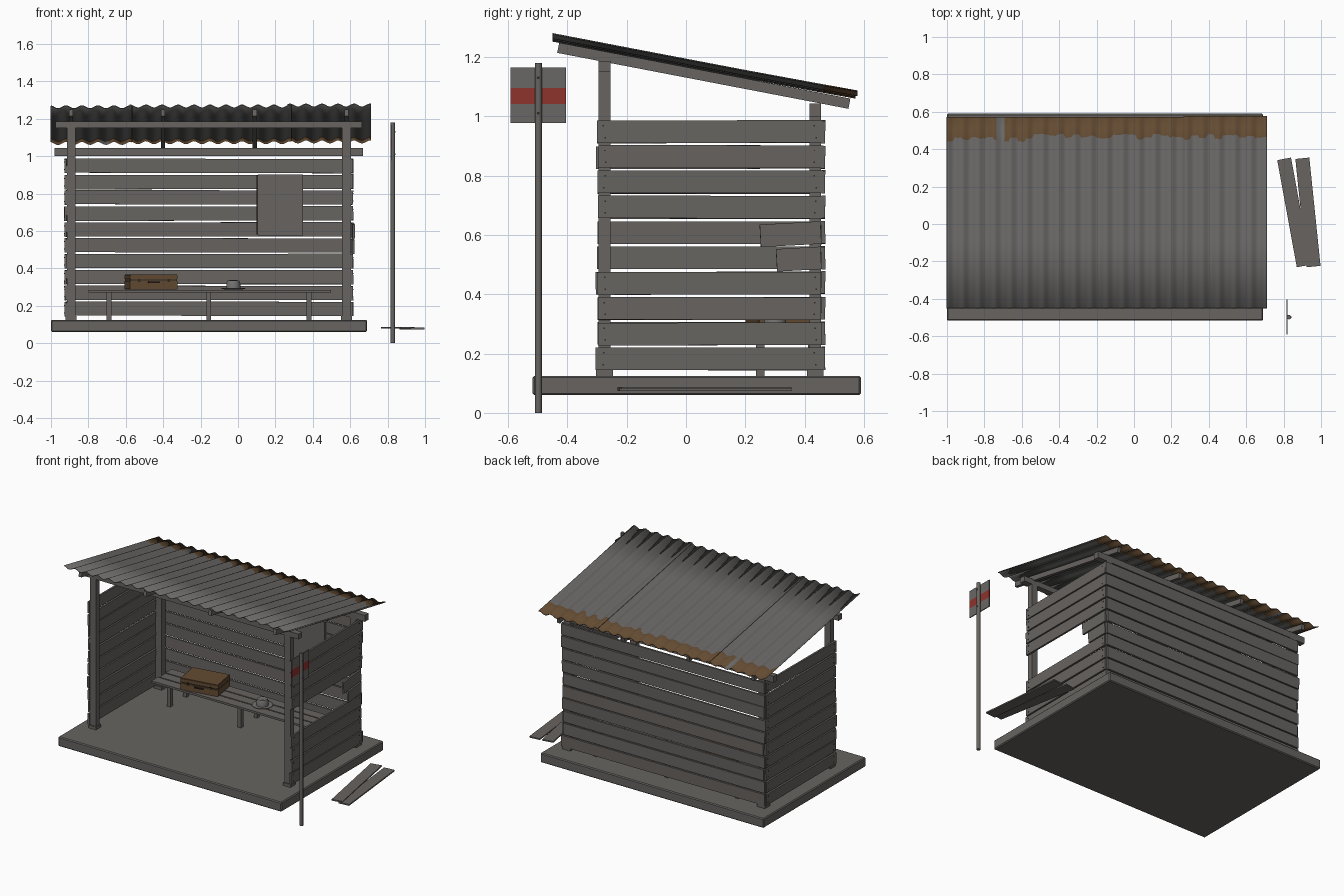
import bpy, bmesh, math, random
from mathutils import Matrix, Vector, Euler

random.seed(4)
cube = bpy.data.objects.get("Cube")
if cube:
    bpy.data.objects.remove(cube)


def material(name, r, g, b):
    m = bpy.data.materials.new(name)
    m.use_nodes = True
    m.diffuse_color = (r, g, b, 1)
    m.node_tree.nodes["Principled BSDF"].inputs["Base Color"].default_value = (r, g, b, 1)
    return m


WOOD = material("weathered wood", .135, .126, .118)
CONCRETE = material("concrete", .135, .127, .118)
METAL = material("roof metal", .14, .136, .132)
RUST = material("rust", .125, .07, .032)
RED = material("sign red", .27, .032, .025)
PLATE = material("sign plate", .14, .137, .133)
LEATHER = material("case leather", .125, .07, .032)
DARK = material("dark trim", .03, .022, .016)
FELT = material("hat felt", .17, .165, .16)


def finish(name, bm, *mats):
    mesh = bpy.data.meshes.new(name)
    bm.to_mesh(mesh)
    bm.free()
    for m in mats:
        mesh.materials.append(m)
    ob = bpy.data.objects.new(name, mesh)
    bpy.context.collection.objects.link(ob)
    return ob


def add_box(bm, center, size, rot=(0, 0, 0)):
    mat = Matrix.LocRotScale(Vector(center), Euler(rot), Vector(size))
    bmesh.ops.create_cube(bm, size=1, matrix=mat)


def box(name, lo, hi, mat, bevel=0):
    bm = bmesh.new()
    add_box(bm, [(a + b) / 2 for a, b in zip(lo, hi)], [b - a for a, b in zip(lo, hi)])
    if bevel:
        bmesh.ops.bevel(bm, geom=bm.edges[:], offset=bevel, segments=1, affect='EDGES')
    return finish(name, bm, mat)


def smooth(ob, angle=40):
    bpy.ops.object.select_all(action='DESELECT')
    ob.select_set(True)
    bpy.context.view_layer.objects.active = ob
    bpy.ops.object.shade_smooth_by_angle(angle=math.radians(angle))


MID = -.156          # middle of the shelter
FRONT, BACK = -.275, .436

# Floor slab
box("floor_slab", (-1, -.517, .06), (.69, .59, .125), CONCRETE, .006)

# Posts with feet, and the two long beams
for side, sx in (("right", -1), ("left", 1)):
    x = MID + sx * .736
    for end, y, top in (("front", FRONT, 1.15), ("back", BACK, 1.0)):
        box(f"{end}_{side}_post", (x - .023, y - .02, .125), (x + .023, y + .02, top), WOOD)
        box(f"{end}_{side}_post_foot", (x - .029, y - .028, .125), (x + .029, y + .028, .145), WOOD)
box("front_beam", (MID - .82, FRONT - .02, 1.15), (MID + .82, FRONT + .02, 1.186), WOOD)
box("back_beam", (MID - .825, BACK - .02, 1.0), (MID + .825, BACK + .02, 1.044), WOOD)

# Wall boards, slightly uneven
BOTTOM, PITCH, HEIGHT, THICK = .145, .085, .076, .013


def board_row(i):
    return BOTTOM + i * PITCH + HEIGHT / 2 + random.uniform(-.002, .002)


def wobble(amount):
    return random.uniform(-amount, amount)


for side, sx in (("right", -1), ("left", 1)):
    bm, nails = bmesh.new(), bmesh.new()
    x = MID + sx * .765
    for i in range(10):
        z = board_row(i)
        if side == "left" and i in (4, 5):
            # Broken stubs hanging beside the gap
            start = .25 if i == 5 else .305
            add_box(bm, (x + .004, (start + .455) / 2, z - .006),
                    (THICK, .455 - start, HEIGHT), (.055, 0, .05))
            continue
        add_box(bm, (x, .08 + wobble(.004), z), (THICK, .757 + wobble(.006), HEIGHT),
                (wobble(.003), wobble(.03), wobble(.003)))
        for y in (FRONT, BACK):
            for dz in (-.02, .02):
                add_box(nails, (x + sx * .007, y + wobble(.004), z + dz), (.003, .005, .005))
    finish(f"{side}_wall_boards", bm, WOOD)
    finish(f"{side}_wall_nails", nails, DARK)

bm = bmesh.new()
for i in range(10):
    add_box(bm, (MID + wobble(.006), .463, board_row(i)), (1.53 + wobble(.012), THICK, HEIGHT),
            (wobble(.03), wobble(.003), 0))
finish("back_wall_boards", bm, WOOD)

# Notice board on the back wall
box("notice_board", (.108, .437, .575), (.347, .456, .902), WOOD)
box("notice_board_edge", (.1, .444, .582), (.108, .456, .897), DARK)

# Rafters following the roof slope
SLOPE = -.192
bm = bmesh.new()
for k in range(4):
    add_box(bm, (MID - .736 + k * .4907, .06, 1.137), (.022, 1.0, .035), (math.atan(SLOPE), 0, 0))
finish("rafters", bm, WOOD)


# Corrugated roof sheets with a ragged rusty lower edge
def roof_sheet(name, x0, x1, lift, end, rust_at):
    bm = bmesh.new()
    count = round((x1 - x0) / .0107)
    columns = []
    edge = rust_at
    for c in range(count + 1):
        x = x0 + (x1 - x0) * c / count
        if c % 4 == 0:
            edge = rust_at + wobble(.014)
        wave = .008 * math.sin(x * math.tau / .0855)
        columns.append([bm.verts.new((x, y, 1.264 + lift + wave + SLOPE * (y + .45) + .012 * max(0, y) ** 2))
                        for y in (-.45, -.1, .2, edge + wobble(.004), end)])
    for a, b in zip(columns, columns[1:]):
        for r in range(4):
            f = bm.faces.new((a[r], b[r], b[r + 1], a[r + 1]))
            middle = (a[0].co.x + b[0].co.x) / 2
            f.material_index = int(r == 3 and not -.73 < middle < -.69)
    ob = finish(name, bm, METAL, RUST)
    smooth(ob, 60)
    solid = ob.modifiers.new("thickness", 'SOLIDIFY')
    solid.thickness = .004


roof_sheet("right_roof_sheet", -1, -.565, 0, .572, .452)
roof_sheet("middle_roof_sheet", -.58, .285, .004, .572, .467)
roof_sheet("left_roof_sheet", .265, .712, .009, .578, .465)

# Bench
bm = bmesh.new()
for k in range(3):
    add_box(bm, (MID + wobble(.008), .238 + k * .074, .278), (1.285 + wobble(.012), .066, .014))
finish("bench_slats", bm, WOOD)
bm = bmesh.new()
for x in (-.69, MID, .38):
    for y in (.25, .425):
        add_box(bm, (x, y, .198), (.025, .028, .146))
finish("bench_legs", bm, WOOD)

# Suitcase lying on the bench
place = Matrix.Translation((-.465, .31, .285)) @ Matrix.Rotation(.17, 4, 'Z')
bm = bmesh.new()
for z, h in ((.026, .05), (.067, .028)):
    add_box(bm, (0, 0, z), (.26, .18, h))
bmesh.ops.bevel(bm, geom=bm.edges[:], offset=.004, segments=2, affect='EDGES')
finish("suitcase", bm, LEATHER).matrix_world = place
bm = bmesh.new()
add_box(bm, (0, 0, .052), (.254, .174, .006))
add_box(bm, (0, -.1, .04), (.06, .006, .008))
for sx in (-1, 1):
    add_box(bm, (sx * .028, -.094, .04), (.006, .014, .008))
    add_box(bm, (sx * .08, -.091, .05), (.014, .004, .018))
finish("suitcase_trim", bm, DARK).matrix_world = place

# Hat: revolved profile
bm = bmesh.new()
profile = [(.066, .006), (.05, .002), (.036, .004), (.034, .034), (.029, .046), (.016, .048), (0, .042)]
verts = [bm.verts.new((r, 0, z)) for r, z in profile]
edges = [bm.edges.new(pair) for pair in zip(verts, verts[1:])]
bmesh.ops.spin(bm, geom=verts + edges, cent=(0, 0, 0), axis=(0, 0, 1), angle=math.tau, steps=24)
bmesh.ops.remove_doubles(bm, verts=bm.verts[:], dist=.0005)
bmesh.ops.recalc_face_normals(bm, faces=bm.faces[:])
hat = finish("hat", bm, FELT)
hat.location = (-.025, .3, .286)
smooth(hat, 50)
hat.modifiers.new("thickness", 'SOLIDIFY').thickness = .003

# Sign pole and banded sign
bm = bmesh.new()
bmesh.ops.create_cone(bm, cap_ends=True, segments=12, radius1=.012, radius2=.012, depth=1.18,
                      matrix=Matrix.Translation((.828, -.498, .59)))
smooth(finish("sign_pole", bm, WOOD))
for name, z0, z1, mat in (("sign_lower", .977, 1.042, PLATE), ("sign_band", 1.042, 1.096, RED),
                          ("sign_upper", 1.096, 1.165, PLATE)):
    box(name, (.816, -.592, z0), (.822, -.404, z1), mat)
bm = bmesh.new()
for z in (1.01, 1.13):
    add_box(bm, (.84, -.498, z), (.004, .008, .008))
finish("sign_bolts", bm, DARK)

# Fallen planks beside the shelter
for name, top_x, low_x, z in (("fallen_plank_a", .802, .908, .083), ("fallen_plank_b", .9, .96, .078)):
    bm = bmesh.new()
    lean = math.atan2(low_x - top_x, .58)
    add_box(bm, ((top_x + low_x) / 2, .062, z), (.075, .582, .009), (0, 0, lean))
    finish(name, bm, WOOD)
